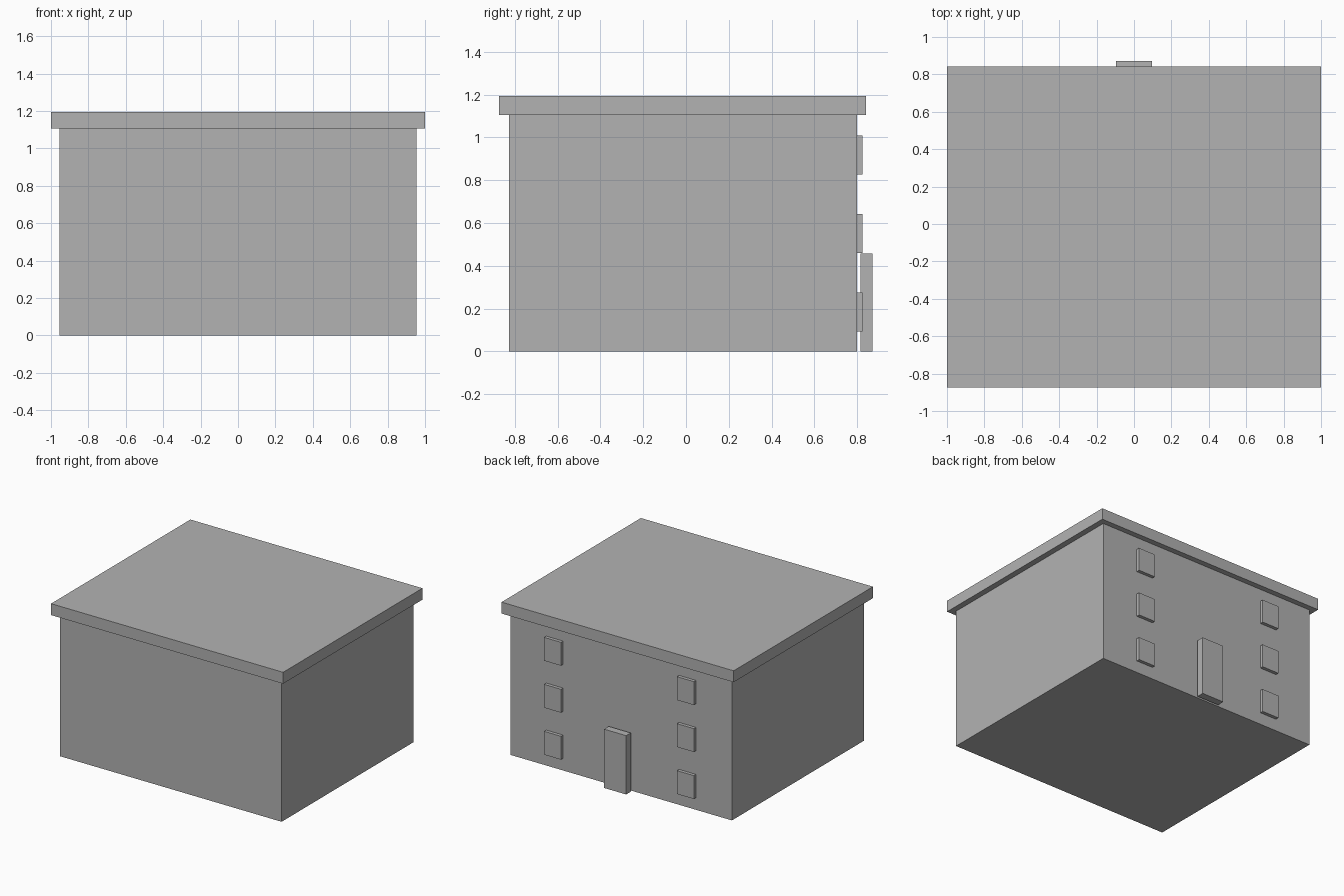
import bpy

if "Cube" in bpy.data.objects:
    bpy.data.objects.remove(bpy.data.objects["Cube"], do_unlink=True)

# One plain grey for the whole building
grey = bpy.data.materials.new("plain_grey")
grey.use_nodes = True
colour = (0.448, 0.448, 0.448, 1)
grey.diffuse_color = colour
grey.node_tree.nodes["Principled BSDF"].inputs["Base Color"].default_value = colour


def box(name, x, y, z):
    """Add a box from (low, high) ranges on each axis."""
    ranges = (x, y, z)
    centre = [(low + high) / 2 for low, high in ranges]
    bpy.ops.mesh.primitive_cube_add(size=1, location=centre)
    part = bpy.context.object
    part.name = name
    part.scale = [high - low for low, high in ranges]
    bpy.ops.object.transform_apply(location=False, rotation=False, scale=True)
    part.data.materials.append(grey)
    return part


# Main body and overhanging flat roof
box("walls", (-0.955, 0.955), (-0.827, 0.799), (0, 1.105))
box("roof", (-1, 1), (-0.873, 0.842), (1.105, 1.194))

# Door slab standing just clear of the back wall
box("door", (-0.095, 0.095), (0.815, 0.872), (0, 0.458))

# Two columns of three raised windows
for side, column in ((1, "left"), (-1, "right")):
    x = sorted((side * 0.5, side * 0.645))
    for floor in range(3):
        base = 0.094 + floor * 0.366
        box(f"window_{column}_{floor + 1}", x, (0.796, 0.825), (base, base + 0.182))
